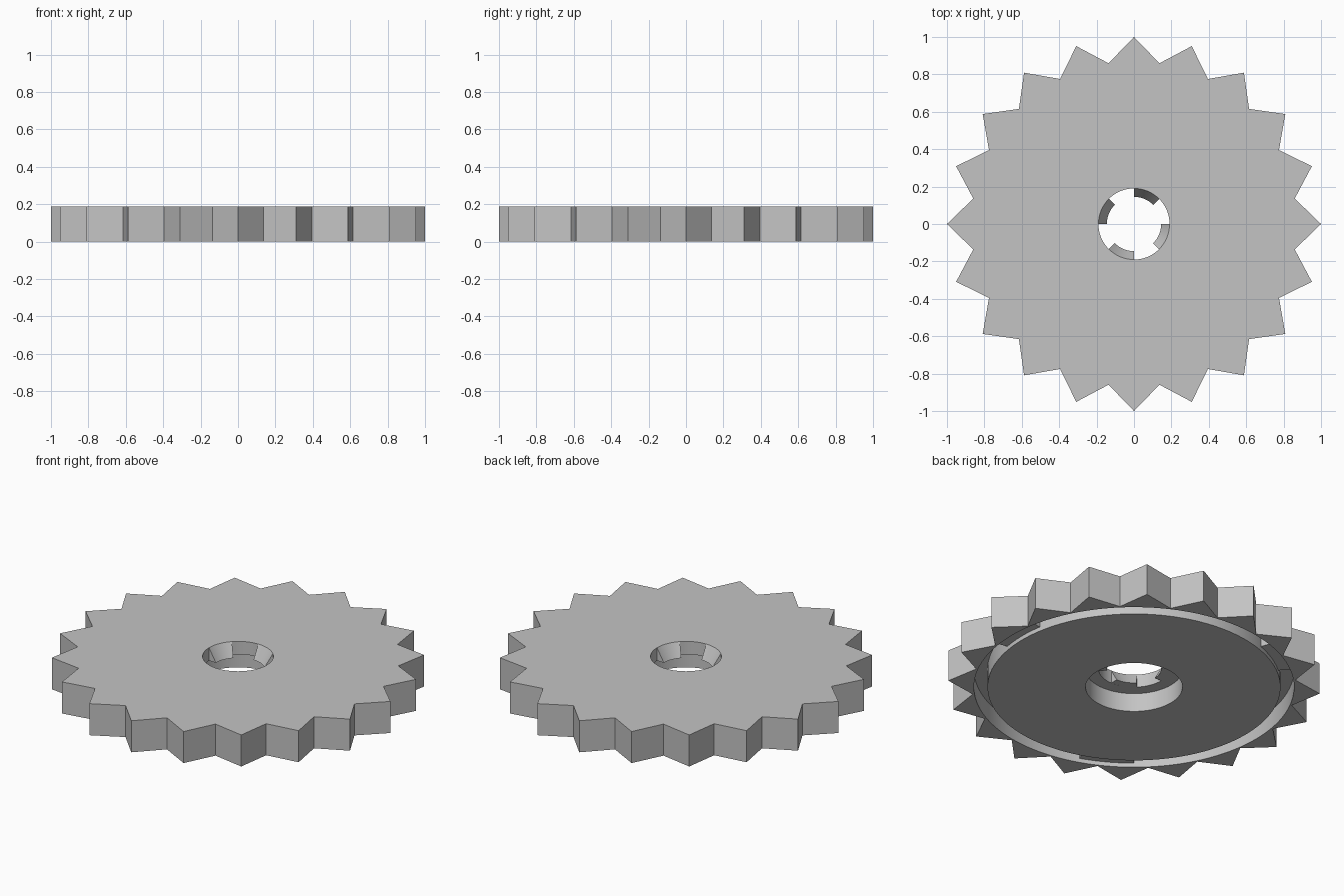
import bpy, bmesh, math
from mathutils import Vector

cube = bpy.data.objects.get("Cube")
if cube:
    bpy.data.objects.remove(cube, do_unlink=True)

HEIGHT, FLOOR = 0.187, 0.11
TIP, VALLEY, TEETH = 1.0, 0.87, 20
HOLE, TAB, BORE = 0.19, 0.145, 0.26
GROOVE_IN, GROOVE_OUT = 0.787, 0.86
STEPS = 6                        # segments per tooth flank

grey = bpy.data.materials.new("plain grey")
grey.use_nodes = True
colour = (0.55, 0.55, 0.55, 1)
grey.diffuse_color = colour
grey.node_tree.nodes["Principled BSDF"].inputs["Base Color"].default_value = colour


def polar(radius, angle):
    return Vector((radius * math.cos(angle), radius * math.sin(angle)))


def tooth_outline():
    """Straight flanks between alternating tips and valleys."""
    corners = [polar(VALLEY if i % 2 else TIP, math.pi * i / TEETH) for i in range(2 * TEETH)]
    return [a.lerp(b, k / STEPS)
            for a, b in zip(corners, corners[1:] + corners[:1]) for k in range(STEPS)]


def circle(radius):
    count = 2 * TEETH * STEPS
    return [polar(radius, math.tau * i / count) for i in range(count)]


def arc(radius, start, end, segments=16):
    return [polar(radius, math.radians(start + (end - start) * i / segments))
            for i in range(segments + 1)]


def sweep(name, loops, closed):
    """Skin a closed cross-section of (outline, z) loops; cap the ends of open arcs."""
    bm = bmesh.new()
    rows = [[bm.verts.new((p.x, p.y, z)) for p in pts] for pts, z in loops]
    count = len(rows[0])
    for a, b in zip(rows, rows[1:] + rows[:1]):
        for i in range(count if closed else count - 1):
            j = (i + 1) % count
            bm.faces.new((a[i], a[j], b[j], b[i]))
    if not closed:
        for end in (0, -1):
            bm.faces.new([row[end] for row in rows])
    bmesh.ops.recalc_face_normals(bm, faces=bm.faces)
    mesh = bpy.data.meshes.new(name)
    bm.to_mesh(mesh)
    bm.free()
    mesh.materials.append(grey)
    obj = bpy.data.objects.new(name, mesh)
    bpy.context.collection.objects.link(obj)
    bpy.ops.object.select_all(action='DESELECT')
    obj.select_set(True)
    bpy.context.view_layer.objects.active = obj
    bpy.ops.object.shade_smooth_by_angle(angle=math.radians(20))


# Toothed wheel with centre hole, counterbore and ring groove underneath
outline = tooth_outline()
sweep("toothed_wheel", [
    (outline, 0), (outline, HEIGHT),
    (circle(HOLE), HEIGHT), (circle(HOLE), FLOOR),
    (circle(BORE), FLOOR), (circle(BORE), 0),
    (circle(GROOVE_IN), 0), (circle(GROOVE_IN), FLOOR),
    (circle(GROOVE_OUT), FLOOR), (circle(GROOVE_OUT), 0),
], True)

# Sloping tabs inside the centre hole
for i in range(4):
    a, b = 45 + 90 * i, 90 + 90 * i
    sweep(f"hole_tab_{i + 1}", [
        (arc(HOLE, a, b), HEIGHT), (arc(TAB, a, b), FLOOR), (arc(HOLE, a, b), FLOOR),
    ], False)

# Short bridges across the groove
for i in range(3):
    a, b = 120 * i - 10, 120 * i + 10
    sweep(f"groove_bridge_{i + 1}", [
        (arc(GROOVE_IN, a, b), 0.025), (arc(GROOVE_OUT, a, b), 0.025),
        (arc(GROOVE_OUT, a, b), FLOOR), (arc(GROOVE_IN, a, b), FLOOR),
    ], False)
